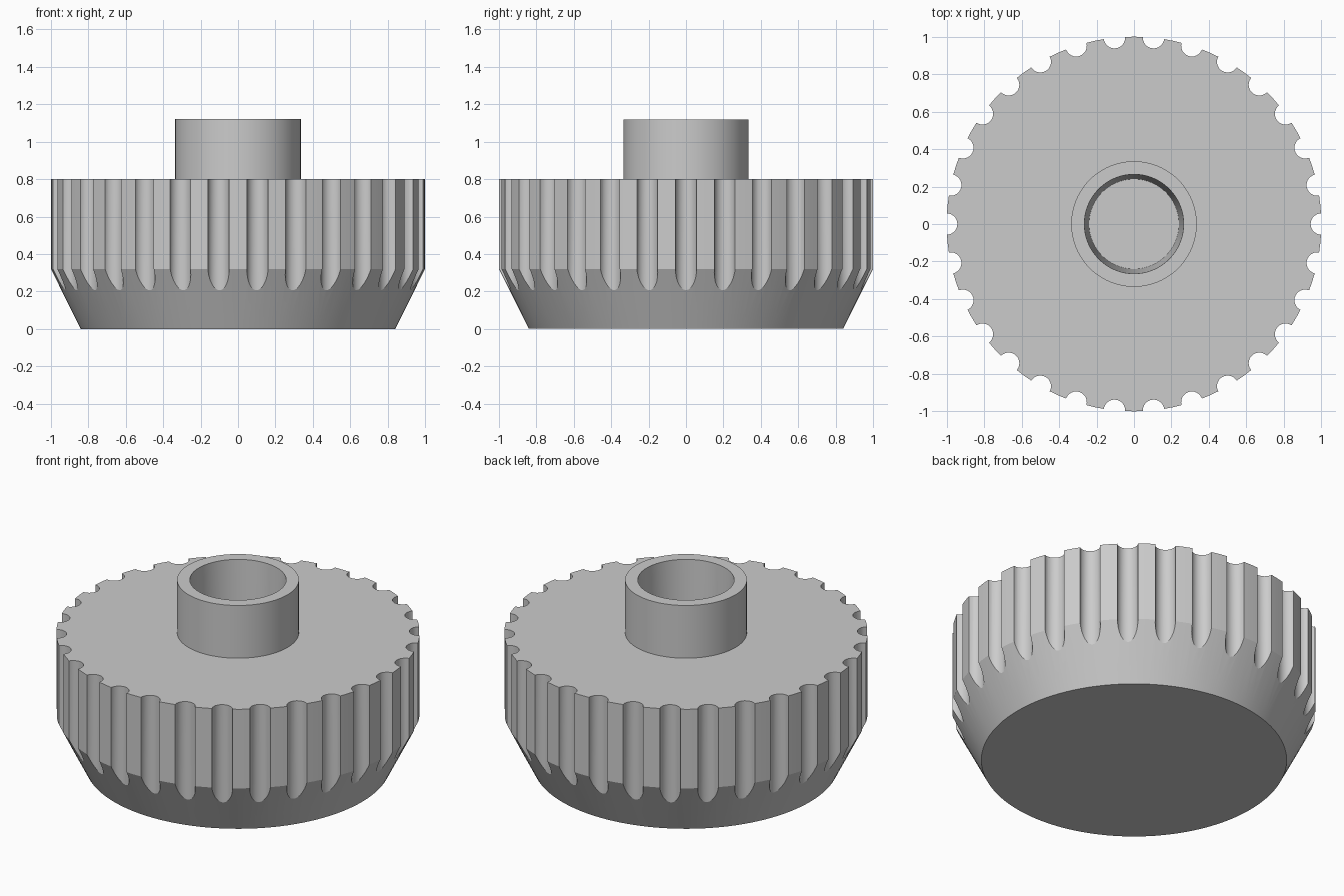
import bpy
import bmesh
from math import radians, tau
from mathutils import Matrix, Vector

GROOVES = 30
GROOVE_RADIUS = 0.057

if "Cube" in bpy.data.objects:
    bpy.data.objects.remove(bpy.data.objects["Cube"])


def make_material(name, rgb):
    mat = bpy.data.materials.new(name)
    mat.use_nodes = True
    color = (*rgb, 1.0)
    mat.diffuse_color = color
    mat.node_tree.nodes["Principled BSDF"].inputs["Base Color"].default_value = color
    return mat


def finish(bm, name, mat):
    bmesh.ops.recalc_face_normals(bm, faces=bm.faces)
    mesh = bpy.data.meshes.new(name)
    bm.to_mesh(mesh)
    bm.free()
    mesh.materials.append(mat)
    obj = bpy.data.objects.new(name, mesh)
    bpy.context.collection.objects.link(obj)
    return obj


def lathe(name, profile, mat, steps):
    """Turn an (r, z) profile around the z axis."""
    bm = bmesh.new()
    verts = [bm.verts.new((r, 0, z)) for r, z in profile]
    edges = [bm.edges.new(pair) for pair in zip(verts, verts[1:])]
    bmesh.ops.spin(bm, geom=verts + edges, cent=(0, 0, 0), axis=(0, 0, 1),
                   angle=tau, steps=steps, use_duplicate=False)
    bmesh.ops.remove_doubles(bm, verts=bm.verts, dist=0.0005)
    return finish(bm, name, mat)


grey = make_material("grey plastic", (0.6, 0.6, 0.6))

# Knob: tapered base, straight grip, flat top, hub and drafted blind bore
knob = lathe("knurled_knob", [
    (0, 0), (0.84, 0), (1, 0.32), (1, 0.8),
    (0.335, 0.8), (0.335, 1.12),
    (0.265, 1.12), (0.24, 0.4), (0, 0.4),
], grey, 120)

# Ring of round cutters for the grip grooves
bm = bmesh.new()
for i in range(GROOVES):
    spot = Matrix.Rotation(i * tau / GROOVES, 4, "Z") @ Vector((1, 0, 0.5))
    bmesh.ops.create_cone(bm, cap_ends=True, segments=28, radius1=GROOVE_RADIUS,
                          radius2=GROOVE_RADIUS, depth=1,
                          matrix=Matrix.Translation(spot))
cutter = finish(bm, "groove_cutter", grey)
cutter.hide_render = True

# Cut the grooves, then discard the cutter
cut = knob.modifiers.new("grooves", "BOOLEAN")
cut.operation = "DIFFERENCE"
cut.solver = "EXACT"
cut.object = cutter
bpy.ops.object.select_all(action="DESELECT")
bpy.context.view_layer.objects.active = knob
knob.select_set(True)
bpy.ops.object.modifier_apply(modifier=cut.name)
bpy.data.objects.remove(cutter)

bpy.ops.object.shade_smooth_by_angle(angle=radians(20))
